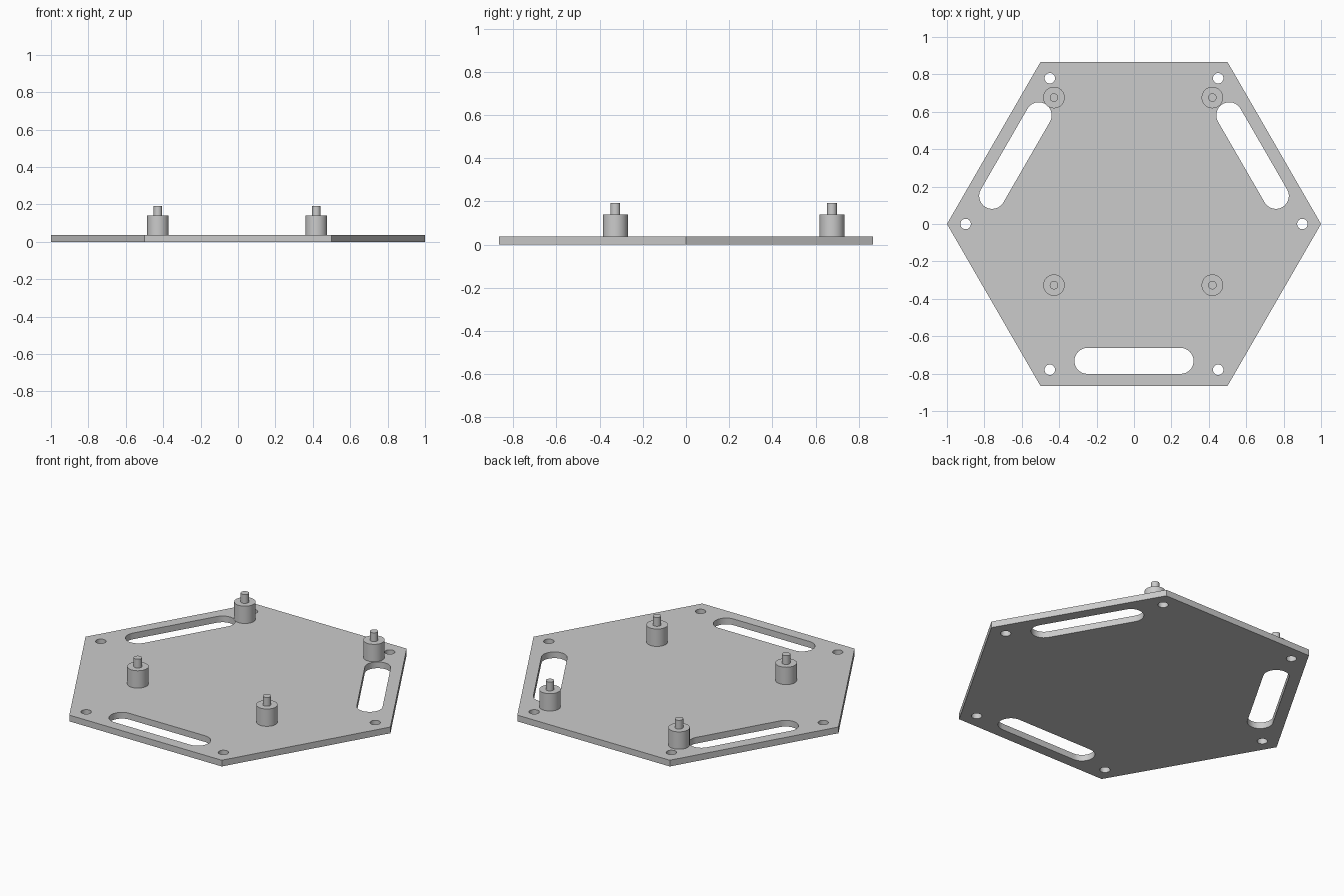
import bpy, bmesh
from math import cos, sin, pi, radians
from mathutils import Matrix, Vector

if "Cube" in bpy.data.objects:
    bpy.data.objects.remove(bpy.data.objects["Cube"])

PLATE_T = 0.037


def arc(cx, cy, r, start, end, n):
    return [Vector((cx + r * cos(start + (end - start) * i / n),
                    cy + r * sin(start + (end - start) * i / n), 0)) for i in range(n + 1)]


def circle(cx, cy, r, n):
    return arc(cx, cy, r, 0, 2 * pi, n)[:-1]


def slot(angle):
    # rounded slot beside the -y edge, turned about the centre
    half, r, y = 0.249, 0.0695, -0.732
    pts = arc(half, y, r, -pi / 2, pi / 2, 16) + arc(-half, y, r, pi / 2, 3 * pi / 2, 16)
    return [Matrix.Rotation(radians(angle), 3, 'Z') @ p for p in pts]


def finish(bm, name):
    bmesh.ops.recalc_face_normals(bm, faces=bm.faces)
    mesh = bpy.data.meshes.new(name)
    bm.to_mesh(mesh)
    bm.free()
    obj = bpy.data.objects.new(name, mesh)
    bpy.context.collection.objects.link(obj)
    bpy.ops.object.select_all(action='DESELECT')
    bpy.context.view_layer.objects.active = obj
    obj.select_set(True)
    bpy.ops.object.shade_smooth_by_angle(angle=radians(30))
    return obj


# Hexagonal plate with corner holes and three slots
loops = [circle(0, 0, 1, 6)]
loops += [circle(p.x, p.y, 0.028, 24) for p in circle(0, 0, 0.9, 6)]
loops += [slot(a) for a in (0, 120, 240)]
bm = bmesh.new()
for loop in loops:
    vs = [bm.verts.new(p) for p in loop]
    for i, v in enumerate(vs):
        bm.edges.new((vs[i - 1], v))
bmesh.ops.triangle_fill(bm, edges=bm.edges[:], use_beauty=True, normal=(0, 0, 1))
ext = bmesh.ops.extrude_face_region(bm, geom=bm.faces[:], use_keep_orig=True)
top = [g for g in ext["geom"] if isinstance(g, bmesh.types.BMVert)]
bmesh.ops.translate(bm, verts=top, vec=(0, 0, PLATE_T))
finish(bm, "hex_plate")


# Stepped standoffs: turned profile spun into body and pin
def standoff(name, x, y):
    profile = [(0, PLATE_T), (0.0575, PLATE_T), (0.0575, 0.14),
               (0.0225, 0.14), (0.0225, 0.192), (0, 0.192)]
    bm = bmesh.new()
    vs = [bm.verts.new((r, 0, z)) for r, z in profile]
    es = [bm.edges.new(pair) for pair in zip(vs, vs[1:])]
    bmesh.ops.spin(bm, geom=vs + es, cent=(0, 0, 0), axis=(0, 0, 1),
                   angle=2 * pi, steps=40)
    bmesh.ops.remove_doubles(bm, verts=bm.verts, dist=0.0002)
    finish(bm, name).location = (x, y, 0)


for side, x in (("left", -0.428), ("right", 0.419)):
    for end, y in (("front", -0.327), ("back", 0.676)):
        standoff(f"standoff_{end}_{side}", x, y)
